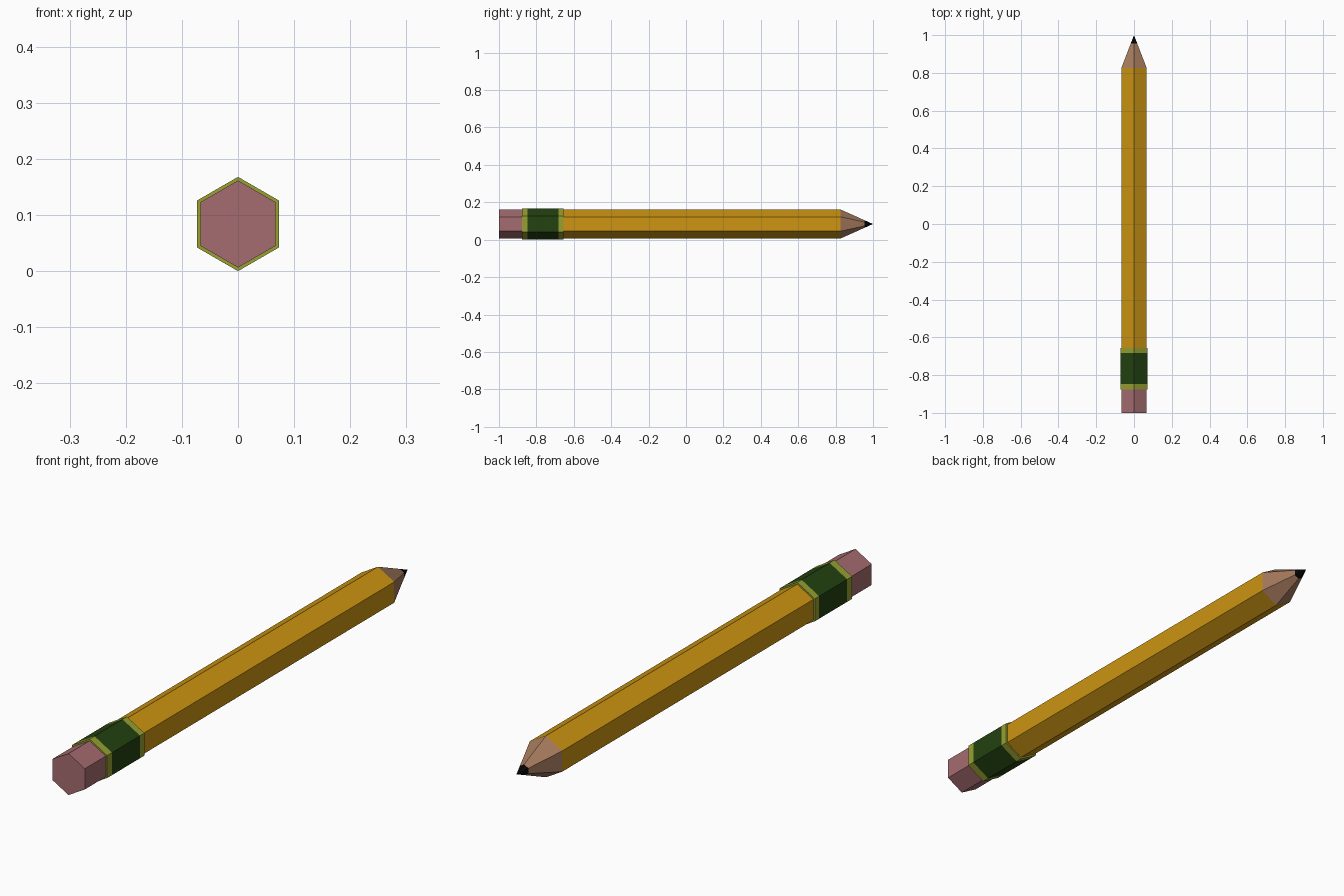
import bpy, bmesh, math

if "Cube" in bpy.data.objects:
    bpy.data.objects.remove(bpy.data.objects["Cube"])

CENTRE_Z = 0.084   # pencil axis height
R_BODY = 0.0775    # corner radius of body and eraser
R_BAND = 0.084     # corner radius of ferrule


def material(name, rgb):
    m = bpy.data.materials.new(name)
    m.diffuse_color = (*rgb, 1.0)
    m.use_nodes = True
    m.node_tree.nodes["Principled BSDF"].inputs["Base Color"].default_value = m.diffuse_color
    return m


YELLOW = material("yellow paint", (0.61, 0.30, 0.006))
GREEN = material("dark green", (0.017, 0.054, 0.005))
OLIVE = material("olive band", (0.31, 0.35, 0.03))
PINK = material("eraser pink", (0.376, 0.15, 0.162))
WOOD = material("bare wood", (0.376, 0.195, 0.11))
BLACK = material("graphite", (0.002, 0.002, 0.002))


def hex_loft(name, profile, mats, cap_start=False, rule=None):
    """Loft a six-sided section along y through (y, radius) stations."""
    bm = bmesh.new()
    rings = []
    for y, r in profile:
        if r == 0:
            rings.append([bm.verts.new((0, y, CENTRE_Z))])
            continue
        rings.append([bm.verts.new((r * math.sin(k * math.pi / 3), y,
                                    CENTRE_Z + r * math.cos(k * math.pi / 3)))
                      for k in range(6)])
    for a, b in zip(rings, rings[1:]):
        for k in range(6):
            n = (k + 1) % 6
            if len(b) == 1:
                bm.faces.new((a[k], a[n], b[0]))
            else:
                bm.faces.new((a[k], a[n], b[n], b[k]))
    if cap_start:
        bm.faces.new(rings[0])
    bmesh.ops.recalc_face_normals(bm, faces=bm.faces)
    # Recalc may flip open shells: make the side faces point outwards
    side = max(bm.faces, key=lambda f: abs(f.normal.x))
    if side.normal.x * side.calc_center_median().x < 0:
        bmesh.ops.reverse_faces(bm, faces=bm.faces)
    if rule:
        for f in bm.faces:
            f.material_index = rule(f.calc_center_median().y)
    mesh = bpy.data.meshes.new(name)
    bm.to_mesh(mesh)
    bm.free()
    for m in mats:
        mesh.materials.append(m)
    obj = bpy.data.objects.new(name, mesh)
    bpy.context.collection.objects.link(obj)
    return obj


# Eraser at the front end
hex_loft("eraser", [(-1.0, R_BODY), (-0.876, R_BODY)], [PINK], cap_start=True)

# Ferrule: green sleeve with an olive band at each end
hex_loft("ferrule",
         [(-0.876, R_BODY), (-0.876, R_BAND), (-0.847, R_BAND),
          (-0.682, R_BAND), (-0.656, R_BAND), (-0.656, R_BODY)],
         [GREEN, OLIVE],
         rule=lambda y: 0 if -0.847 < y < -0.682 else 1)

# Painted body
hex_loft("body", [(-0.656, R_BODY), (0.826, R_BODY)], [YELLOW])

# Sharpened wood and lead point
y_lead = 0.955
r_lead = R_BODY * (1 - y_lead) / (1 - 0.826)
hex_loft("sharpened_wood", [(0.826, R_BODY), (y_lead, r_lead)], [WOOD])
hex_loft("lead_tip", [(y_lead, r_lead), (1.0, 0)], [BLACK])
